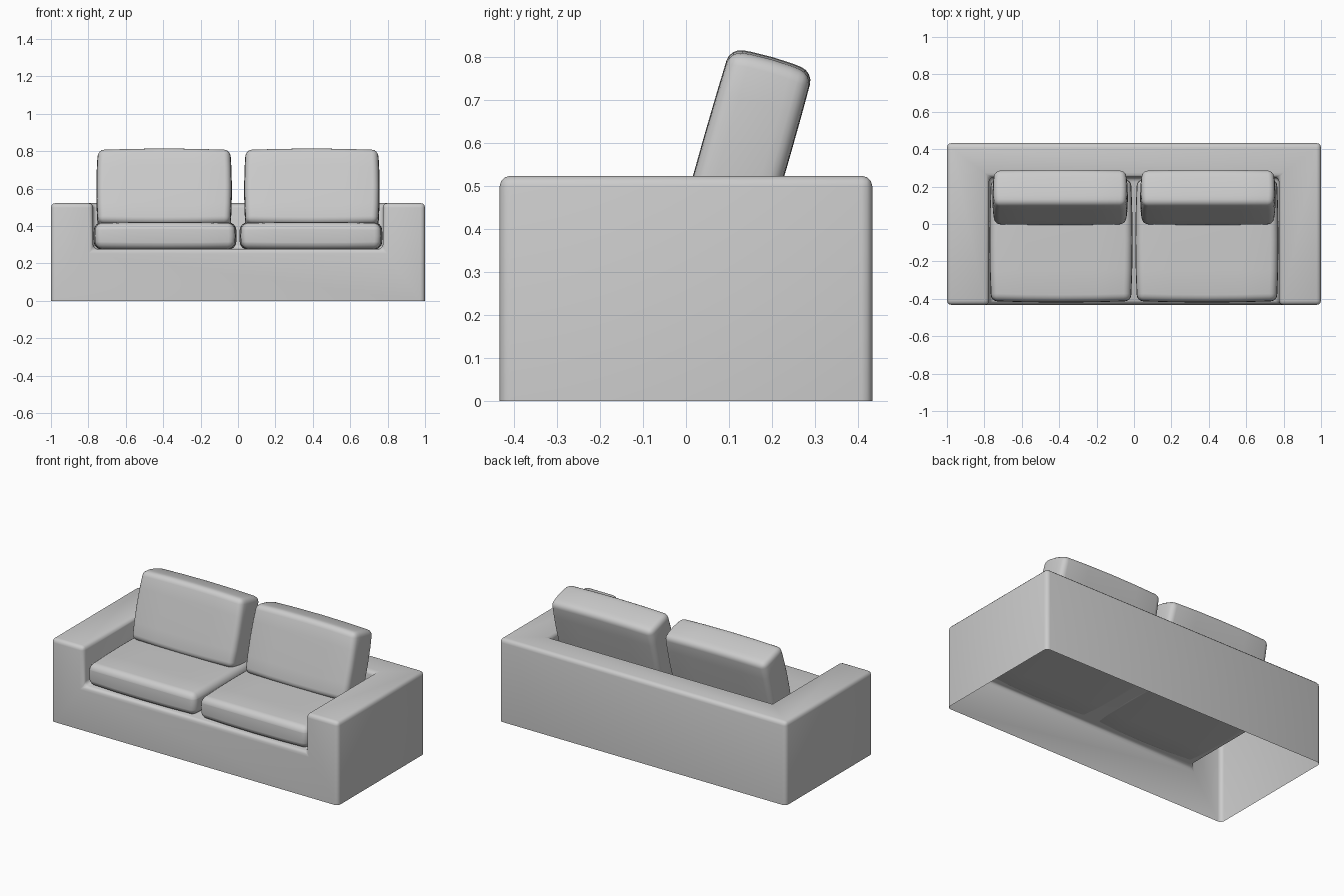
import bpy, bmesh, math
from mathutils import Vector, Matrix

if "Cube" in bpy.data.objects:
    bpy.data.objects.remove(bpy.data.objects["Cube"])


def finish(bm, name, radius, segments):
    """Round the hard edges, then store the mesh as a smooth object."""
    hard = [e for e in bm.edges
            if len(e.link_faces) == 2 and e.calc_face_angle() > 0.9]
    bmesh.ops.bevel(bm, geom=hard, offset=radius, segments=segments,
                    profile=0.5, affect='EDGES', clamp_overlap=True)
    me = bpy.data.meshes.new(name)
    bm.to_mesh(me)
    bm.free()
    ob = bpy.data.objects.new(name, me)
    bpy.context.collection.objects.link(ob)
    bpy.ops.object.select_all(action='DESELECT')
    ob.select_set(True)
    bpy.context.view_layer.objects.active = ob
    bpy.ops.object.shade_smooth_by_angle(angle=math.radians(40))
    return ob


def cushion(name, size, centre, tilt, radius, puff):
    """Box with slightly bulging sides and rounded edges."""
    bm = bmesh.new()
    bmesh.ops.create_cube(bm, size=2)
    bmesh.ops.subdivide_edges(bm, edges=bm.edges[:], cuts=3, use_grid_fill=True)
    for v in bm.verts:
        n = v.co.copy()
        for i in range(3):
            a, b = n[(i + 1) % 3], n[(i + 2) % 3]
            v.co[i] = n[i] * (size[i] / 2 - puff[i] * (a * a + b * b) / 2)
    bm.normal_update()
    ob = finish(bm, name, radius, 4)
    ob.data.transform(Matrix.Translation(centre) @ Matrix.Rotation(-tilt, 4, 'X'))
    return ob


# Frame: one open-bottomed shell with arms, back and a sunken deck
A, B, Y, I, D, H = 1.0, 0.775, 0.433, 0.25, 0.277, 0.523
faces = [
    [(-A, -Y, 0), (A, -Y, 0), (A, -Y, H), (B, -Y, H),
     (B, -Y, D), (-B, -Y, D), (-B, -Y, H), (-A, -Y, H)],            # front
    [(A, Y, 0), (-A, Y, 0), (-A, Y, H), (A, Y, H)],                 # back
    [(-A, -Y, H), (-B, -Y, H), (-B, I, H), (B, I, H),
     (B, -Y, H), (A, -Y, H), (A, Y, H), (-A, Y, H)],                # top
    [(-B, -Y, D), (B, -Y, D), (B, I, D), (-B, I, D)],               # deck
    [(-B, I, D), (B, I, D), (B, I, H), (-B, I, H)],                 # inner back
    [(A, -Y, 0), (A, Y, 0), (A, Y, H), (A, -Y, H)],                 # sides
    [(-A, Y, 0), (-A, -Y, 0), (-A, -Y, H), (-A, Y, H)],
    [(B, I, D), (B, -Y, D), (B, -Y, H), (B, I, H)],                 # inner arms
    [(-B, -Y, D), (-B, I, D), (-B, I, H), (-B, -Y, H)],
]
bm = bmesh.new()
for f in faces:
    bm.faces.new([bm.verts.new(c) for c in f])
bmesh.ops.remove_doubles(bm, verts=bm.verts[:], dist=1e-5)
bm.normal_update()
finish(bm, "frame", 0.025, 3)

# Seat and back cushions, one pair per side
for side, s in (("left", -1), ("right", 1)):
    cushion("seat_cushion_" + side, (0.765, 0.665, 0.15),
            Vector((s * 0.39, -0.087, 0.347)), 0, 0.034, (0.016, 0.014, 0.006))
    cushion("back_cushion_" + side, (0.725, 0.205, 0.43),
            Vector((s * 0.395, 0.142, 0.592)), math.radians(16), 0.03,
            (0.014, 0.004, 0.014))
